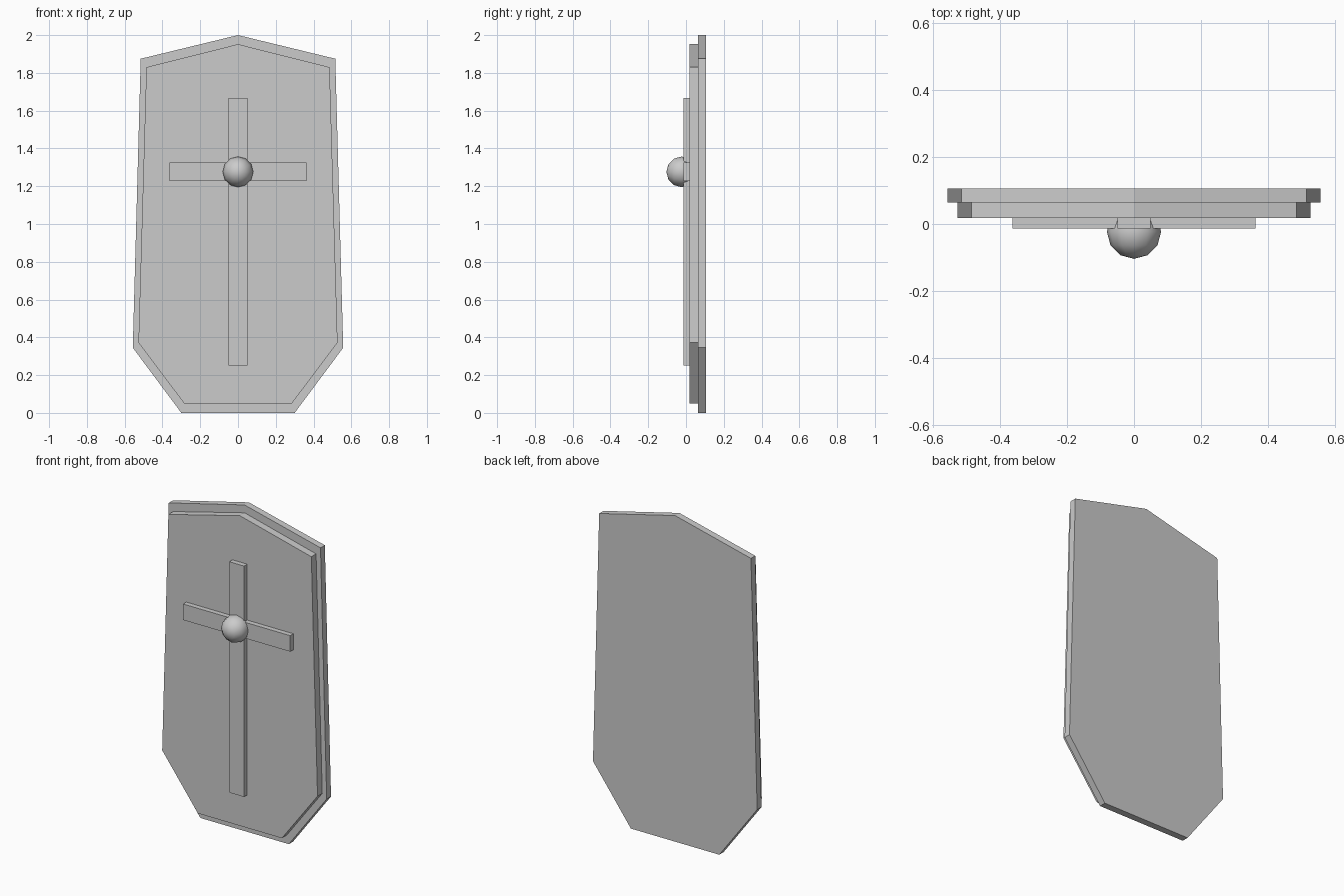
import bpy, bmesh, math

if "Cube" in bpy.data.objects:
    bpy.data.objects.remove(bpy.data.objects["Cube"])

grey = bpy.data.materials.new("light_grey")
grey.diffuse_color = (0.6, 0.6, 0.6, 1)
grey.use_nodes = True
grey.node_tree.nodes["Principled BSDF"].inputs["Base Color"].default_value = grey.diffuse_color


def slab(name, half, y0, y1):
    """Extrude a left-right mirrored outline (given bottom to top) along y."""
    pts = half + [(-x, z) for x, z in reversed(half) if x > 0]
    bm = bmesh.new()
    face = bm.faces.new([bm.verts.new((x, y0, z)) for x, z in pts])
    ext = bmesh.ops.extrude_face_region(bm, geom=[face])
    moved = [v for v in ext["geom"] if isinstance(v, bmesh.types.BMVert)]
    bmesh.ops.translate(bm, vec=(0, y1 - y0, 0), verts=moved)
    bmesh.ops.recalc_face_normals(bm, faces=bm.faces)
    mesh = bpy.data.meshes.new(name)
    bm.to_mesh(mesh)
    bm.free()
    mesh.materials.append(grey)
    bpy.context.collection.objects.link(bpy.data.objects.new(name, mesh))


def bar(name, half_width, z0, z1):
    slab(name, [(half_width, z0), (half_width, z1)], -0.013, 0.018)


# Stacked shield plates
slab("back_plate", [(0.30, 0), (0.557, 0.345), (0.515, 1.875), (0, 2.0)], 0.064, 0.106)
slab("front_plate", [(0.285, 0.05), (0.527, 0.372), (0.485, 1.83), (0, 1.952)], 0.018, 0.064)

# Raised cross
bar("vertical_bar", 0.05, 0.252, 1.668)
bar("horizontal_bar", 0.363, 1.227, 1.325)

# Rounded boss at the crossing
bpy.ops.mesh.primitive_uv_sphere_add(segments=12, ring_count=6, radius=0.081,
                                     location=(0, -0.023, 1.276),
                                     rotation=(math.pi / 2, 0, 0))
boss = bpy.context.object
boss.name = "boss"
boss.data.materials.append(grey)
bpy.ops.object.shade_smooth_by_angle(angle=math.radians(40))
